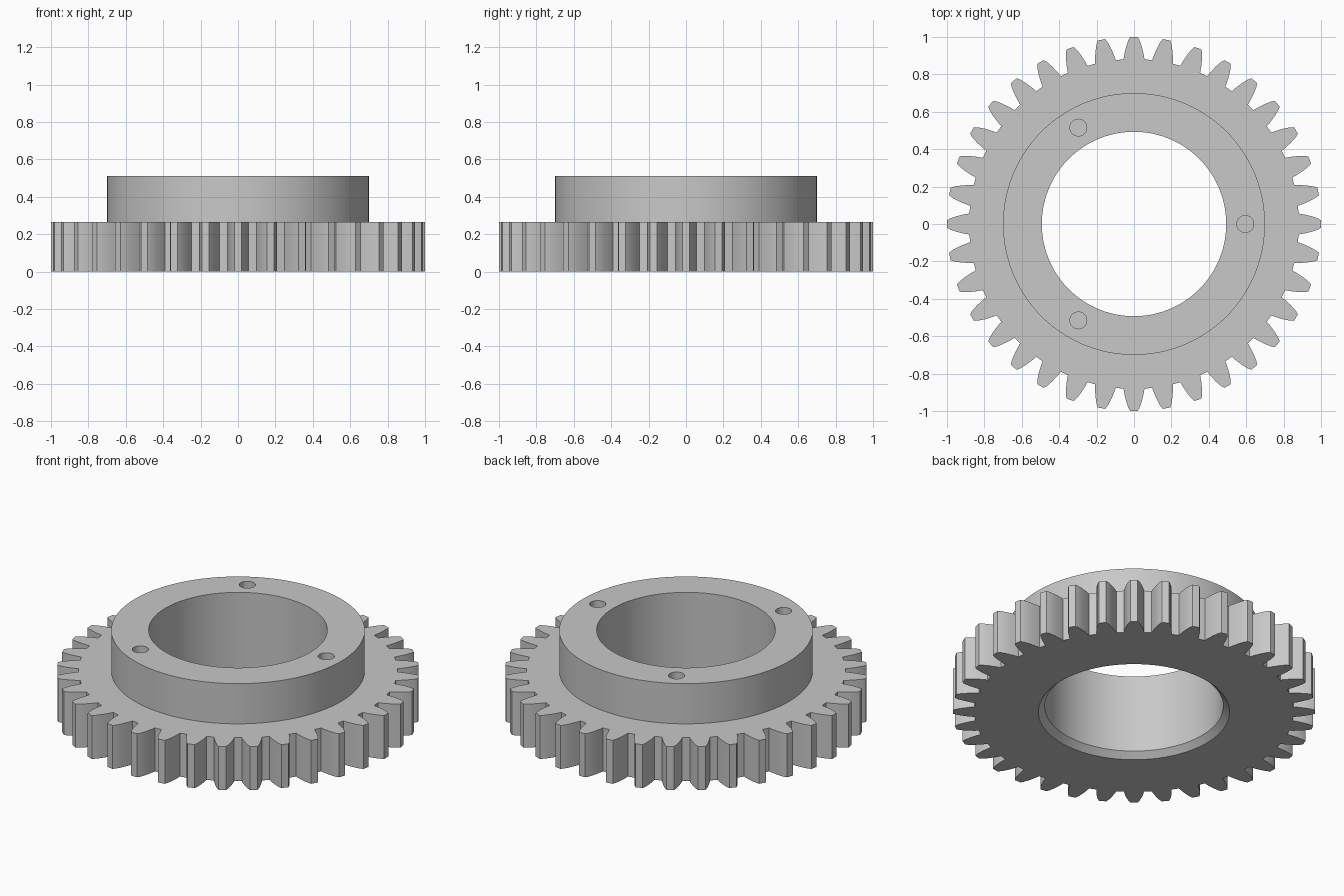
import bpy, bmesh
from math import sin, cos, pi, asin, radians

if "Cube" in bpy.data.objects:
    bpy.data.objects.remove(bpy.data.objects["Cube"], do_unlink=True)

TEETH = 36
BORE, HUB, FLANGE_TOP, HUB_TOP, CHAMFER = 0.493, 0.70, 0.265, 0.51, 0.035
HOLE_RADIUS, HOLE_CIRCLE, HOLE_DEPTH = 0.045, 0.595, 0.2

steel = bpy.data.materials.new("steel grey")
steel.use_nodes = True
grey = (0.58, 0.58, 0.58, 1)
steel.diffuse_color = grey
steel.node_tree.nodes["Principled BSDF"].inputs["Base Color"].default_value = grey

# One tooth flank, root to tip: radial distance and half width
flank = [(0.88, 0.056), (0.91, 0.051), (0.947, 0.042), (0.98, 0.031), (1.0, 0.02)]
tooth = [(r, -w) for r, w in flank] + [(r, w) for r, w in reversed(flank)]
COUNT = TEETH * len(tooth)


def toothed(z):
    ring = []
    for t in range(TEETH):
        a = 2 * pi * t / TEETH
        ring += [(r * cos(a) - w * sin(a), r * sin(a) + w * cos(a), z) for r, w in tooth]
    return ring


def circle(r, z):
    # Offset so that the points line up with the middle of each tooth
    angles = [2 * pi * (i - (len(tooth) - 1) / 2) / COUNT for i in range(COUNT)]
    return [(r * cos(a), r * sin(a), z) for a in angles]


# Gear body: rings around the closed section, joined by quads
bm = bmesh.new()
section = [circle(BORE, HUB_TOP), circle(HUB, HUB_TOP), circle(HUB, FLANGE_TOP),
           toothed(FLANGE_TOP), toothed(0), circle(BORE + CHAMFER, 0), circle(BORE, CHAMFER)]
rings = [[bm.verts.new(p) for p in ring] for ring in section]
for k, ring in enumerate(rings):
    following = rings[(k + 1) % len(rings)]
    for i in range(COUNT):
        j = (i + 1) % COUNT
        bm.faces.new((ring[i], following[i], following[j], ring[j]))
bmesh.ops.recalc_face_normals(bm, faces=bm.faces)
mesh = bpy.data.meshes.new("gear_ring")
bm.to_mesh(mesh)
bm.free()
mesh.materials.append(steel)
gear = bpy.data.objects.new("gear_ring", mesh)
bpy.context.collection.objects.link(gear)

# Three blind holes in the hub
for n in range(3):
    a = radians(120 * n)
    bpy.ops.mesh.primitive_cylinder_add(
        vertices=32, radius=HOLE_RADIUS, depth=2 * HOLE_DEPTH,
        location=(HOLE_CIRCLE * cos(a), HOLE_CIRCLE * sin(a), HUB_TOP))
    cutter = bpy.context.object
    cutter.name = "hole_cutter"
    cutter.hide_render = True
    cutter.data.materials.append(steel)
    cut = gear.modifiers.new("hole", "BOOLEAN")
    cut.operation = "DIFFERENCE"
    cut.solver = "EXACT"
    cut.object = cutter
    bpy.context.view_layer.objects.active = gear
    bpy.ops.object.modifier_apply(modifier=cut.name)
    bpy.data.objects.remove(cutter, do_unlink=True)

# Smooth the round walls, keep the edges crisp
bpy.ops.object.select_all(action="DESELECT")
gear.select_set(True)
bpy.context.view_layer.objects.active = gear
bpy.ops.object.shade_smooth_by_angle(angle=radians(25))
